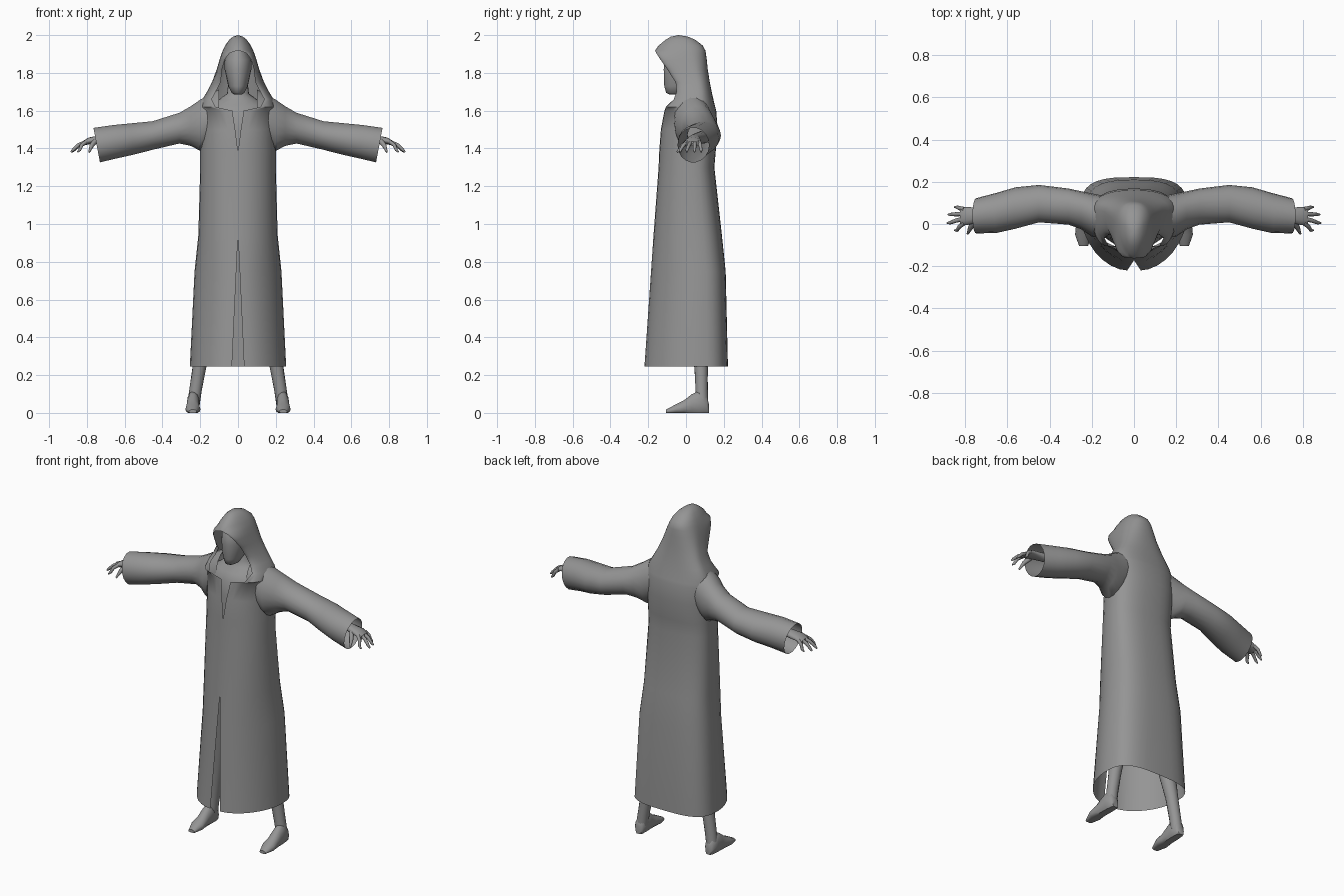
import bpy, bmesh, math
from mathutils import Vector

if "Cube" in bpy.data.objects:
    bpy.data.objects.remove(bpy.data.objects["Cube"])

grey = bpy.data.materials.new("grey_cloth")
grey.diffuse_color = (0.3, 0.3, 0.3, 1)
grey.use_nodes = True
grey.node_tree.nodes["Principled BSDF"].inputs["Base Color"].default_value = grey.diffuse_color


def loft(name, rings, closed=True, caps=True, mirror=True):
    """Skin a list of equal-length point rings, mirrored over x."""
    bm = bmesh.new()
    rows = [[bm.verts.new(p) for p in r] for r in rings]
    n = len(rows[0])
    for a, b in zip(rows, rows[1:]):
        for i in range(n if closed else n - 1):
            j = (i + 1) % n
            bm.faces.new((a[i], a[j], b[j], b[i]))
    if caps:
        bm.faces.new(rows[0])
        bm.faces.new(rows[-1])
    bmesh.ops.remove_doubles(bm, verts=bm.verts, dist=0.0005)
    bmesh.ops.recalc_face_normals(bm, faces=bm.faces)
    me = bpy.data.meshes.new(name)
    bm.to_mesh(me)
    bm.free()
    me.materials.append(grey)
    ob = bpy.data.objects.new(name, me)
    bpy.context.collection.objects.link(ob)
    bpy.ops.object.select_all(action='DESELECT')
    ob.select_set(True)
    bpy.context.view_layer.objects.active = ob
    bpy.ops.object.shade_smooth_by_angle(angle=math.radians(50))
    if mirror:
        m = ob.modifiers.new("mirror", 'MIRROR')
        m.merge_threshold = 0.0008
    return ob


def ellipse(c, u, v, n=16):
    c, u, v = Vector(c), Vector(u), Vector(v)
    return [c + u * math.cos(2 * math.pi * i / n) + v * math.sin(2 * math.pi * i / n)
            for i in range(n)]


def tube(name, path, n=8):
    """Tapered tube through (x, y, z, radius) points."""
    pts = [Vector(p[:3]) for p in path]
    rings = []
    for i, p in enumerate(path):
        d = (pts[min(i + 1, len(pts) - 1)] - pts[max(i - 1, 0)]).normalized()
        u = d.cross(Vector((0, 0, 1))).normalized()
        rings.append(ellipse(pts[i], u * p[3], d.cross(u) * p[3], n))
    return loft(name, rings)


def cloth_row(z, w, yf, yb, g):
    """Half a cloth outline, from the front opening round to the back centre."""
    ym = yf + (yb - yf) * 0.62
    pf = 1.1 if z < 0.9 else 0.95
    pb = 0.6 + 0.15 * z
    out = []
    for i in range(9):
        t = math.pi / 2 * i / 8
        out.append((g + (w - g) * math.sin(t) ** pf, ym + (yf - ym) * math.cos(t) ** pf, z))
    for i in range(1, 9):
        t = math.pi / 2 * i / 8
        out.append((w * math.cos(t) ** pb if i < 8 else 0, ym + (yb - ym) * math.sin(t) ** pb, z))
    return out


# robe and hood as one open sheet: z, half width, front y, back y, half opening
robe = [(.245, .255, -.22, .222, .032), (.75, .23, -.185, .21, .009),
        (.94, .21, -.172, .19, 0), (1.3, .2, -.145, .15, 0), (1.38, .2, -.142, .157, 0)]
hood = [(1.5, .2, -.133, .168, .015), (1.6, .205, -.114, .16, .03),
        (1.62, .202, -.106, .155, .12), (1.66, .188, -.065, .145, .14),
        (1.7, .164, -.05, .136, .118), (1.75, .138, -.055, .126, .092),
        (1.82, .112, -.1, .115, .084), (1.87, .098, -.135, .11, .07),
        (1.905, .086, -.158, .105, .045), (1.92, .08, -.163, .102, 0),
        (1.945, .068, -.145, .088, 0), (1.975, .047, -.108, .05, 0),
        (1.992, .026, -.08, .01, 0), (2, 0, -.04, -.04, 0)]
loft("hooded_robe", [cloth_row(*r) for r in robe + hood], closed=False, caps=False)

# sleeves: x, front y, back y, bottom z, top z; the cuff slants outward at the top
sleeve = [(.1, -.07, .125, 1.45, 1.715), (.2, -.06, .145, 1.385, 1.66),
          (.25, -.025, .155, 1.412, 1.625), (.31, -.003, .168, 1.425, 1.59),
          (.45, .008, .185, 1.393, 1.545), (.56, -.022, .174, 1.366, 1.534),
          (.65, -.042, .148, 1.347, 1.525), (.748, -.045, .122, 1.325, 1.51)]
loft("sleeve", [ellipse((x, (a + b) / 2, (lo + hi) / 2), (0, (b - a) / 2, 0),
                        (max(0, x - .4) * .05, 0, (hi - lo) / 2), 18)
                for x, a, b, lo, hi in sleeve], caps=False)

# hand with forearm: x, y, z, half depth, half thickness
palm = [(.5, .09, 1.46, .035, .035), (.7, .045, 1.452, .028, .024),
        (.79, .038, 1.44, .043, .018), (.825, .035, 1.425, .042, .012)]
loft("hand", [ellipse((x, y, z), (0, ry, 0), (0, 0, rz), 12) for x, y, z, ry, rz in palm])
# fingers fan out from the palm edge and droop at the tips
for i, (x1, y1) in enumerate([(.85, -.03), (.885, .005), (.88, .045), (.85, .08)]):
    y0 = .004 + .022 * i
    tube("finger_%d" % (i + 1), [(.805, y0, 1.434, .011),
                                 ((.805 + x1) / 2, (y0 + y1) / 2, 1.418, .01),
                                 (x1 - .012, y1, 1.392, .008), (x1, y1, 1.38, .004)])
tube("thumb", [(.755, .012, 1.44, .015), (.775, -.018, 1.415, .012), (.788, -.047, 1.38, .005)])

# legs: x, y, z, radius
tube("leg", [(.1, .03, .92, .085), (.15, .06, .55, .06), (.205, .08, .24, .036),
             (.225, .083, .12, .033), (.235, .085, .05, .033)], 14)

# feet: y, half width, height; the sole is flattened onto the floor
foot = [(.122, .018, .045), (.11, .03, .09), (.07, .034, .12), (.03, .034, .1),
        (-.01, .036, .068), (-.05, .04, .048), (-.105, .021, .018)]
rings = []
for y, w, h in foot:
    ring = ellipse((.239 - .03 * max(y, 0), y, h * .4), (w, 0, 0), (0, 0, h * .6), 14)
    rings.append([(p.x, p.y, max(p.z, 0)) for p in ring])
loft("foot", rings)

# head, neck and chest: z, half width, front y, back y
head = [(1.685, .018, -.085, -.03), (1.695, .034, -.105, 0), (1.73, .052, -.115, .04),
        (1.82, .071, -.118, .085), (1.87, .07, -.112, .085), (1.955, .034, -.06, .03)]
chest = [(1.3, .16, -.115, .1), (1.5, .17, -.112, .12), (1.59, .165, -.1, .12),
         (1.63, .145, -.075, .11), (1.66, .1, -.045, .095), (1.69, .058, -.033, .08),
         (1.78, .048, -.03, .07)]
for name, rows in (("head", head), ("neck_and_chest", chest)):
    loft(name, [ellipse((0, (a + b) / 2, z), (w, 0, 0), (0, (b - a) / 2, 0), 20)
                for z, w, a, b in rows], mirror=False)
